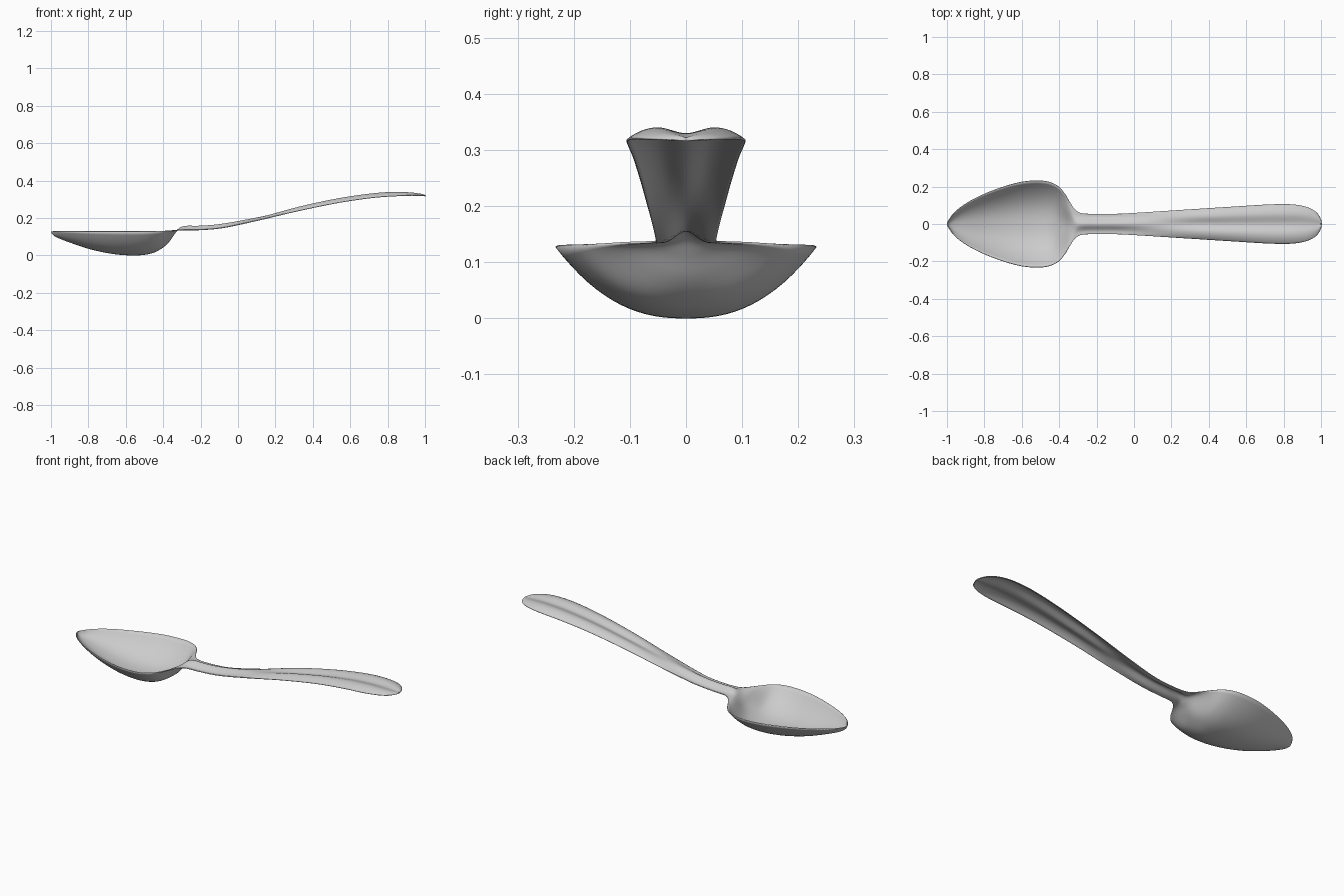
import bpy, bmesh, math

if "Cube" in bpy.data.objects:
    bpy.data.objects.remove(bpy.data.objects["Cube"])

steel = bpy.data.materials.new("brushed steel grey")
steel.diffuse_color = (0.6, 0.6, 0.6, 1)
steel.use_nodes = True
steel.node_tree.nodes["Principled BSDF"].inputs["Base Color"].default_value = steel.diffuse_color

# stations along the spoon: x, half width, edge height, centre rise (negative = bowl depth)
STATIONS = [
    (-1.00, 0.000, 0.128, -0.004), (-0.985, 0.032, 0.128, -0.022),
    (-0.95, 0.073, 0.128, -0.040), (-0.88, 0.122, 0.128, -0.066),
    (-0.79, 0.166, 0.127, -0.094), (-0.69, 0.203, 0.127, -0.116),
    (-0.60, 0.226, 0.127, -0.126), (-0.52, 0.233, 0.127, -0.126),
    (-0.455, 0.226, 0.128, -0.115), (-0.405, 0.202, 0.129, -0.090),
    (-0.37, 0.163, 0.130, -0.060), (-0.34, 0.113, 0.132, -0.020),
    (-0.315, 0.078, 0.133, 0.008), (-0.28, 0.058, 0.134, 0.020),
    (-0.20, 0.054, 0.135, 0.020), (-0.08, 0.055, 0.146, 0.020),
    (0.10, 0.064, 0.184, 0.018), (0.32, 0.077, 0.236, 0.020),
    (0.54, 0.091, 0.281, 0.021), (0.72, 0.102, 0.307, 0.021),
    (0.84, 0.103, 0.316, 0.020), (0.92, 0.090, 0.319, 0.014),
    (0.97, 0.064, 0.318, 0.009), (0.993, 0.032, 0.317, 0.005),
    (1.00, 0.000, 0.316, 0.003),
]
STEPS, COLS = 5, 32


def smooth(a, b, x):
    t = min(1, max(0, (x - a) / (b - a)))
    return t * t * (3 - 2 * t)


def spline(keys):
    """Smooth curve through the stations, rounded at both tips."""
    mirror = lambda k: (k[0], -k[1], k[2], k[3])
    k = [mirror(keys[1])] + keys + [mirror(keys[-2])]
    for i in range(1, len(k) - 2):
        for s in range(STEPS):
            t = s / STEPS
            yield [0.5 * (2 * b + (c - a) * t + (2*a - 5*b + 4*c - d) * t**2
                          + (3*b - a - 3*c + d) * t**3)
                   for a, b, c, d in zip(*k[i - 1:i + 3])]
    yield keys[-1]


def section(x, v):
    """Cross-section: round bowl, then arched neck, then grooved handle."""
    bowl = 1 - abs(v) ** 2.4
    neck = math.cos(v * math.pi / 2) ** 4
    m = abs(v)
    groove = 0.45 + 0.55 * smooth(0, 0.5, m) if m < 0.5 else 1 - ((m - 0.5) / 0.5) ** 2
    a, b = smooth(-0.42, -0.30, x), smooth(-0.1, 0.4, x)
    return (bowl * (1 - a) + neck * a) * (1 - b) + groove * b


# spoon sheet lofted from tip to tip
bm = bmesh.new()
rows = []
for x, w, edge, rise in spline(STATIONS):
    rows.append([bm.verts.new((x, w * v, edge + rise * section(x, v)
                               if w > 1e-5 else edge))
                 for v in (2 * j / COLS - 1 for j in range(COLS + 1))])
for r0, r1 in zip(rows, rows[1:]):
    for j in range(COLS):
        bm.faces.new((r0[j], r1[j], r1[j + 1], r0[j + 1]))
bmesh.ops.remove_doubles(bm, verts=bm.verts, dist=1e-5)
mesh = bpy.data.meshes.new("spoon")
bm.to_mesh(mesh)
bm.free()
mesh.materials.append(steel)
spoon = bpy.data.objects.new("spoon", mesh)
bpy.context.collection.objects.link(spoon)

# thin metal thickness, grown upwards from the underside
solid = spoon.modifiers.new("thickness", "SOLIDIFY")
solid.thickness = 0.004
solid.offset = 1

bpy.context.view_layer.objects.active = spoon
spoon.select_set(True)
bpy.ops.object.shade_smooth_by_angle(angle=math.radians(40))
